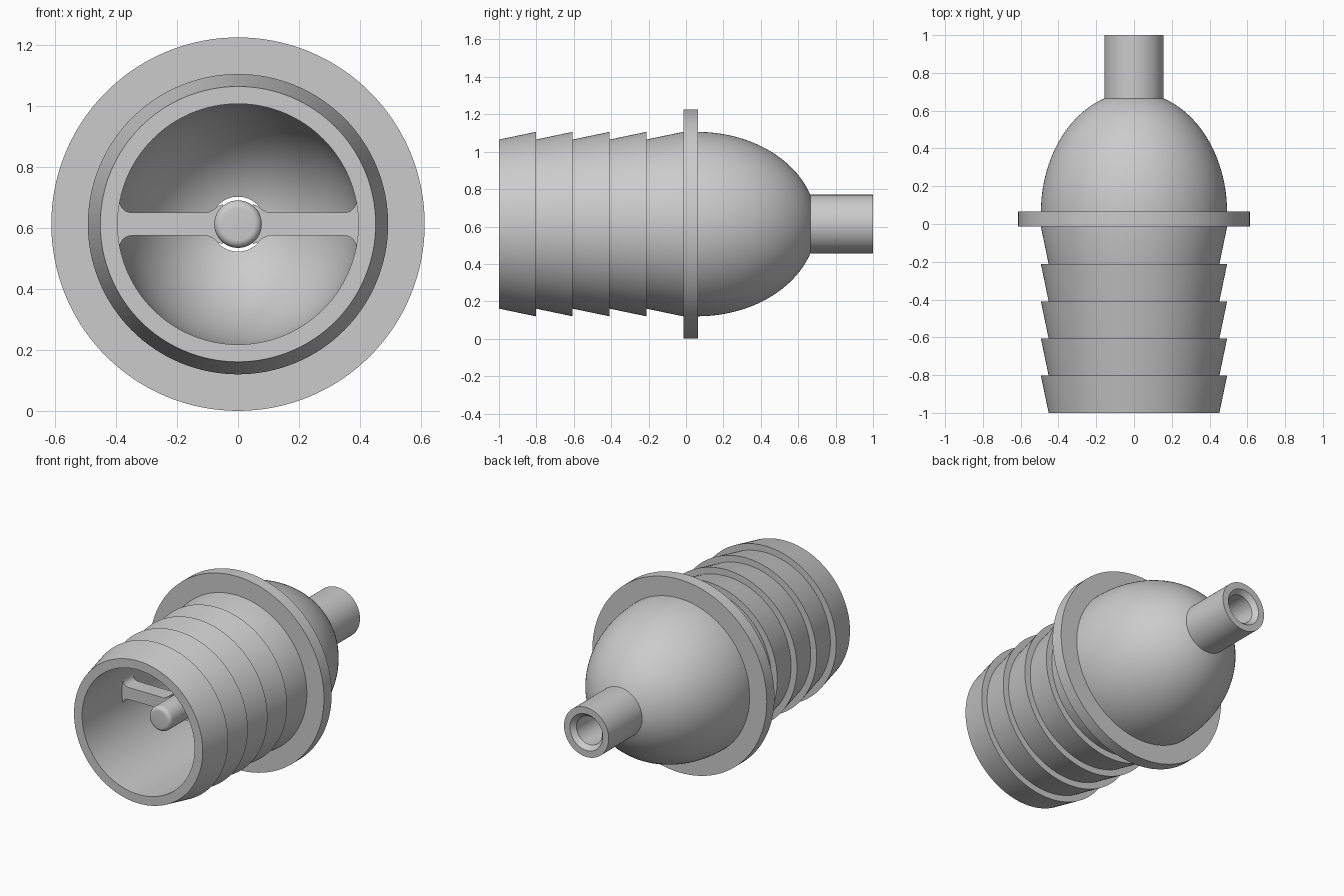
import bpy, bmesh, math
from mathutils import Vector

cube = bpy.data.objects.get("Cube")
if cube:
    bpy.data.objects.remove(cube, do_unlink=True)

AXIS_Z = 0.613
CENTRE = Vector((0, 0, AXIS_Z))
SEGMENTS = 128

grey = bpy.data.materials.new("grey plastic")
grey.use_nodes = True
colour = (0.6, 0.6, 0.6, 1)
grey.diffuse_color = colour
for node in grey.node_tree.nodes:
    if node.type == 'BSDF_PRINCIPLED':
        node.inputs["Base Color"].default_value = colour


def finish(name, bm):
    bmesh.ops.recalc_face_normals(bm, faces=bm.faces[:])
    mesh = bpy.data.meshes.new(name)
    bm.to_mesh(mesh)
    bm.free()
    mesh.materials.append(grey)
    mesh.shade_smooth()
    mesh.set_sharp_from_angle(angle=math.radians(30))
    obj = bpy.data.objects.new(name, mesh)
    bpy.context.collection.objects.link(obj)
    return obj


def lathe(name, profile, closed=True):
    """Spin a (y, radius) profile around the long axis."""
    bm = bmesh.new()
    verts = [bm.verts.new((0, y, AXIS_Z + r)) for y, r in profile]
    edges = [bm.edges.new(pair) for pair in zip(verts, verts[1:])]
    if closed:
        edges.append(bm.edges.new((verts[-1], verts[0])))
    bmesh.ops.spin(bm, geom=verts + edges, cent=CENTRE, axis=(0, 1, 0),
                   angle=math.tau, steps=SEGMENTS, use_duplicate=False)
    bmesh.ops.remove_doubles(bm, verts=bm.verts[:], dist=1e-5)
    return finish(name, bm)


def dome_curve(start_y, radius, length, end_radius, steps=24):
    """Quarter ellipse, stopped where it meets the spout."""
    last = math.acos(end_radius / radius)
    return [(start_y + length * math.sin(last * i / steps),
             radius * math.cos(last * i / steps)) for i in range(steps + 1)]


# Hollow body: five barbs, dome, spout, bore and inner wall
barb = 0.197
outer = []
for i in range(5):
    y = -1 + i * barb
    outer += [(y, 0.452), (y + barb, 0.493)]
outer += dome_curve(0.06, 0.493, 0.638, 0.157)
outer += [(1, 0.157), (1, 0.115), (0.97, 0.09)]
inner = dome_curve(0.06, 0.395, 0.55, 0.09)[::-1] + [(-1, 0.395)]
lathe("barbed_body", outer + inner)

# Flange around the middle
lathe("flange", [(-0.013, 0.46), (-0.013, 0.613), (0.065, 0.613), (0.065, 0.46)])

# Centre pin with a rounded tip
fillet = 0.025
pin = [(-0.79, 0)]
for i in range(7):
    a = math.pi / 2 * i / 6
    pin.append((-0.79 + fillet * (1 - math.cos(a)),
                0.078 - fillet * (1 - math.sin(a))))
pin += [(-0.5, 0.078), (-0.5, 0)]
lathe("centre_pin", pin, closed=False)

# Cross bar holding the pin, flared at the pin and at the wall
half = [(0.05, 0.065), (0.066, 0.06), (0.08, 0.047), (0.1, 0.038)]
for i in range(7):
    a = math.pi / 2 * i / 6
    half.append((0.35 + 0.038 * math.sin(a), 0.076 - 0.038 * math.cos(a)))
half.append((0.41, 0.076))
for name, side in (("left_cross_bar", 1), ("right_cross_bar", -1)):
    outline = half + [(x, -z) for x, z in reversed(half)]
    bm = bmesh.new()
    face = bm.faces.new([bm.verts.new((side * x, -0.6, AXIS_Z + z)) for x, z in outline])
    new = bmesh.ops.extrude_face_region(bm, geom=[face])["geom"]
    bmesh.ops.translate(bm, vec=(0, 0.1, 0),
                        verts=[v for v in new if isinstance(v, bmesh.types.BMVert)])
    finish(name, bm)
